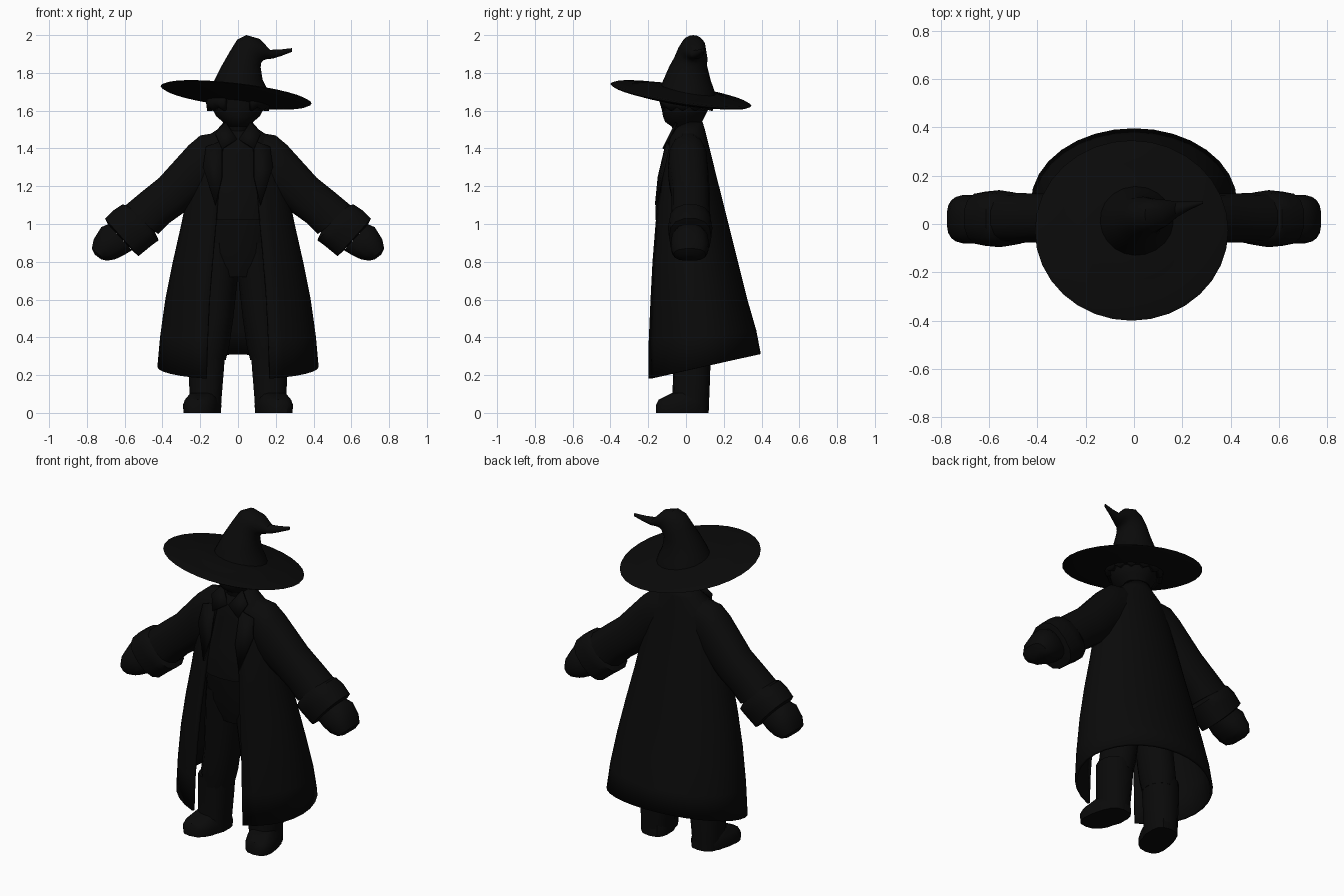
import bpy, bmesh, math
from mathutils import Vector

black = bpy.data.materials.new("near black cloth")
black.diffuse_color = (0.003, 0.003, 0.003, 1)


def finish(bm, name, solid=0.0, angle=35):
    bmesh.ops.recalc_face_normals(bm, faces=bm.faces)
    me = bpy.data.meshes.new(name)
    bm.to_mesh(me)
    bm.free()
    ob = bpy.data.objects.new(name, me)
    bpy.context.collection.objects.link(ob)
    me.materials.append(black)
    if solid:
        m = ob.modifiers.new("thickness", 'SOLIDIFY')
        m.thickness, m.offset = solid, -1
    bpy.ops.object.select_all(action='DESELECT')
    ob.select_set(True)
    bpy.context.view_layer.objects.active = ob
    bpy.ops.object.shade_smooth_by_angle(angle=math.radians(angle))
    return ob


def loft(name, rings, n=20, gap=0.0, power=1.0, side=1, warp=None, solid=0.0, caps=True):
    """Each ring is (x1, z1, x2, z2, y centre, y radius): a diameter in xz plus a depth."""
    bm = bmesh.new()
    rows = []
    for k, (x1, z1, x2, z2, yc, ry) in enumerate(rings):
        row = []
        for i in range(n + (1 if gap else 0)):
            t = gap + (2 * math.pi - 2 * gap) * i / n
            s, c = math.sin(t), math.cos(t)
            s = math.copysign(abs(s) ** power, s)
            c = math.copysign(abs(c) ** power, c)
            p = Vector(((x1 + x2) / 2 + s * (x2 - x1) / 2, yc - ry * c,
                        (z1 + z2) / 2 + s * (z2 - z1) / 2))
            if warp:
                p = warp(p, k, i)
            p.x *= side
            row.append(bm.verts.new(p))
        rows.append(row)
    for a, b in zip(rows, rows[1:]):
        m = len(a)
        for i in range(m - 1 if gap else m):
            j = (i + 1) % m
            bm.faces.new((a[i], a[j], b[j], b[i]))
    if caps and not gap:
        bm.faces.new(rows[0])
        bm.faces.new(rows[-1])
    return finish(bm, name, solid)


def flat(z, rx, front, back):
    """Horizontal ring centred on x = 0."""
    return (-rx, z, rx, z, (front + back) / 2, (back - front) / 2)


def plate(name, pts, side):
    bm = bmesh.new()
    bm.faces.new([bm.verts.new((x * side, y, z)) for x, y, z in pts])
    return finish(bm, name, 0.012)


# Hat: crooked crown and tilted lens-shaped brim
loft("hat_crown", [
    (-.165, 1.67, .17, 1.67, 0, .16),
    (-.148, 1.715, .155, 1.715, .005, .142),
    (-.125, 1.76, .13, 1.765, .005, .125),
    (-.085, 1.84, .12, 1.83, .012, .1),
    (-.045, 1.91, .122, 1.85, .025, .088),
    (-.005, 1.975, .127, 1.86, .032, .075),
    (.045, 2.0, .135, 1.867, .038, .066),
    (.115, 1.98, .148, 1.872, .045, .055),
    (.17, 1.922, .185, 1.876, .06, .032),
    (.225, 1.924, .23, 1.89, .075, .018),
    (.285, 1.931, .285, 1.911, .09, .006)], n=20)

brim = [(.36, .04), (.55, .03), (.75, .012), (.96, .007), (1, 0),
        (.96, -.008), (.75, -.02), (.5, -.032), (.3, -.04)]
loft("hat_brim", [(-.01 - .4 * s, 1.68 + .05 * s + d, -.01 + .4 * s, 1.68 - .042 * s + d,
                   -.027, .373 * s) for s, d in brim], n=32,
     warp=lambda p, k, i: Vector((p.x, p.y, p.z - .155 * (p.y + .027))))

# Head, neck and ragged hair
loft("head", [flat(1.70, .13, -.13, .13), flat(1.62, .14, -.13, .125),
              flat(1.57, .115, -.122, .1), flat(1.54, .08, -.11, .085),
              flat(1.515, .06, -.075, .075), flat(1.44, .06, -.05, .075)], n=16)
loft("hair", [flat(1.69, .15, -.15, .145), flat(1.645, .17, -.155, .155),
              flat(1.605, .165, -.14, .145)], n=22, gap=.45, solid=.03,
     warp=lambda p, k, i: p + Vector((0, 0, (.014 if i % 2 else -.008) if k == 2 else 0)))

# Waistcoat under the coat
loft("waistcoat", [flat(1.51, .07, -.05, .08), flat(1.46, .11, -.095, .09),
                   flat(1.37, .18, -.105, .1), flat(1.2, .22, -.145, .15),
                   flat(1.1, .24, -.16, .17), flat(1.02, .24, -.162, .17)], n=20)

# Long coat, open at the front, with a hem that rises toward the back
loft("coat", [
    flat(1.54, .075, -.03, .088), flat(1.50, .11, -.065, .1),
    flat(1.46, .17, -.095, .11), flat(1.38, .215, -.112, .13),
    flat(1.25, .245, -.142, .162), flat(1.1, .28, -.168, .2),
    flat(1.0, .30, -.178, .225), flat(.8, .345, -.197, .275),
    flat(.6, .385, -.21, .325), flat(.4, .412, -.222, .372),
    flat(.23, .427, -.225, .396)], n=28, gap=.41, solid=.015,
    warp=lambda p, k, i: Vector((p.x, p.y, .225 + .218 * p.y)) if k == 10
    else Vector((p.x, p.y, p.z + (.1 * p.y if k == 9 else 0))))

# Trouser seat
loft("trouser_seat", [flat(1.05, .21, -.14, .15), flat(.85, .2, -.12, .15),
                      flat(.72, .15, -.08, .12)], n=16)

for side, tag in ((1, "left"), (-1, "right")):
    # Sleeve, turned-back cuff and mitten hand
    loft(tag + "_sleeve", [
        (.09, 1.49, .09, 1.22, .01, .09), (.2, 1.472, .17, 1.17, .01, .105),
        (.262, 1.42, .22, 1.11, .012, .108), (.42, 1.245, .29, 1.055, .025, .102),
        (.52, 1.165, .36, 1.005, .025, .102), (.61, 1.09, .42, .945, .025, .105)],
        n=14, power=.85, side=side)
    loft(tag + "_cuff", [
        (.58, 1.10, .44, .96, .022, .1), (.615, 1.105, .418, .912, .022, .112),
        (.66, 1.075, .455, .885, .022, .118), (.705, 1.03, .525, .828, .022, .112),
        (.69, 1.0, .55, .85, .022, .09)], n=14, power=.8, side=side)
    loft(tag + "_hand", [
        (.69, 1.0, .56, .86, .02, .085), (.725, .985, .6, .835, .02, .1),
        (.765, .92, .65, .812, .02, .1), (.775, .87, .695, .805, .02, .085),
        (.758, .838, .725, .813, .02, .05)], n=14, power=.8, side=side)
    # Trouser leg gathered into a boot
    loft(tag + "_trouser_leg", [
        (.0, .9, .2, .9, .02, .125), (.0, .73, .21, .73, .02, .12),
        (.025, .5, .225, .5, .03, .115), (.045, .36, .245, .36, .03, .112),
        (.065, .28, .24, .28, .03, .1)], n=12, side=side)
    loft(tag + "_boot_shaft", [
        (.065, .33, .262, .33, .03, .1), (.075, .2, .262, .2, .03, .098),
        (.085, .08, .258, .08, .025, .098), (.09, 0, .258, 0, .02, .1)],
        n=14, side=side, power=.85)
    loft(tag + "_boot_foot", [
        (.095, 0, .275, 0, -.02, .14), (.092, .04, .28, .04, -.02, .14),
        (.1, .07, .27, .07, -.015, .13), (.11, .105, .25, .105, .015, .09)],
        n=16, side=side, power=.75,
        warp=lambda p, k, i: Vector((p.x - .2 * p.y, p.y, p.z)))
    # Shirt collar wing and coat lapel
    plate(tag + "_collar_wing", [(.005, -.1, 1.45), (.065, -.055, 1.54), (.12, -.085, 1.48),
                                 (.085, -.125, 1.4)], side)
    plate(tag + "_coat_lapel", [(.085, -.105, 1.44), (.17, -.098, 1.41), (.185, -.122, 1.3),
                                (.12, -.165, 1.1), (.085, -.15, 1.25)], side)
